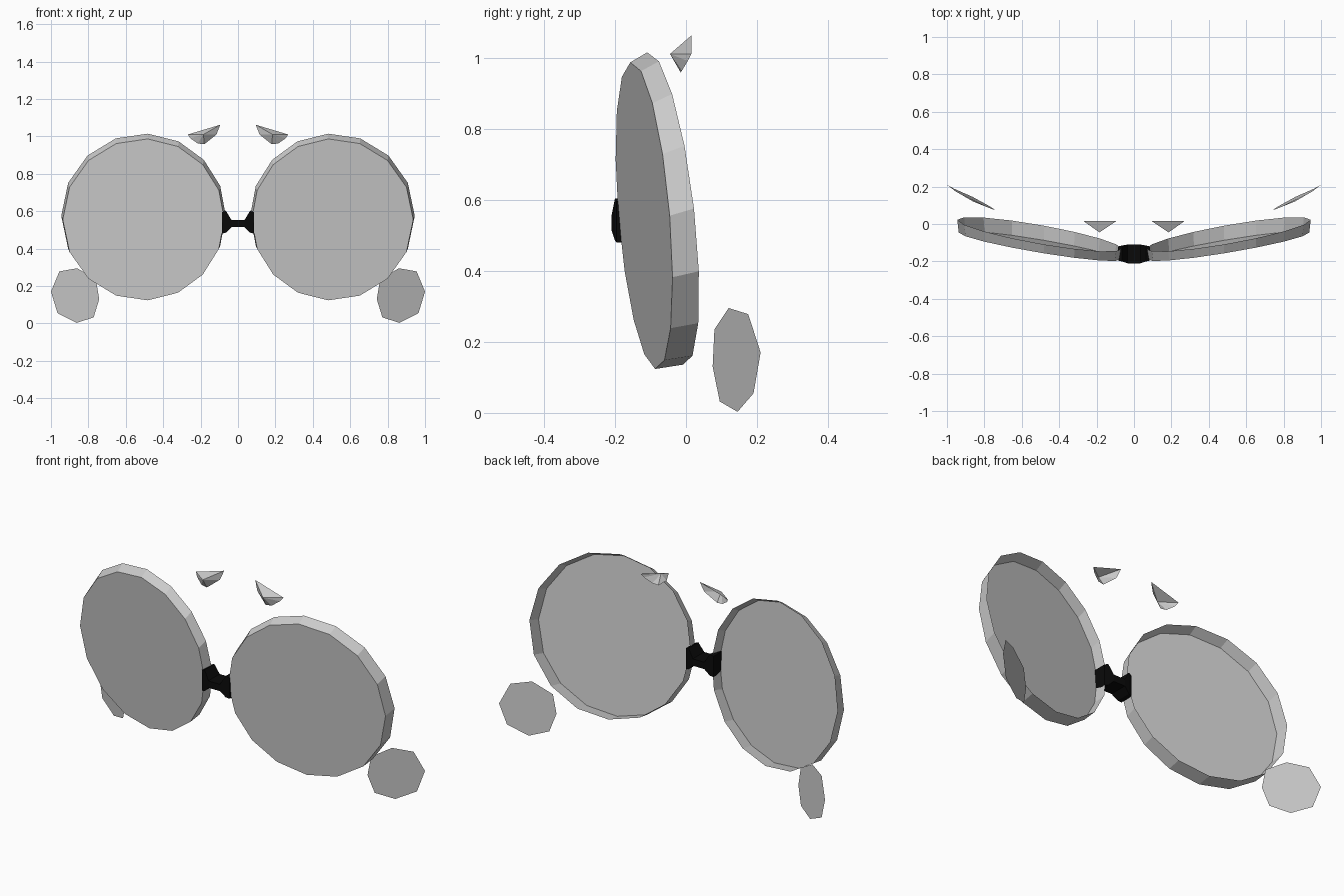
import bpy, bmesh, math

if "Cube" in bpy.data.objects:
    bpy.data.objects.remove(bpy.data.objects["Cube"])


def material(name, value):
    m = bpy.data.materials.new(name)
    m.diffuse_color = (value, value, value, 1)
    m.use_nodes = True
    m.node_tree.nodes["Principled BSDF"].inputs["Base Color"].default_value = m.diffuse_color
    return m


GREY = material("pale grey", 0.6)
BLACK = material("black", 0.003)


def build(name, verts, faces, mat):
    mesh = bpy.data.meshes.new(name)
    mesh.from_pydata(verts, [], faces)
    bm = bmesh.new()
    bm.from_mesh(mesh)
    bmesh.ops.recalc_face_normals(bm, faces=bm.faces)
    bm.to_mesh(mesh)
    bm.free()
    mesh.materials.append(mat)
    obj = bpy.data.objects.new(name, mesh)
    bpy.context.collection.objects.link(obj)
    return obj


def mirrored(name, verts, faces, mat):
    for side, s in (("right", 1), ("left", -1)):
        build(f"{side}_{name}", [(s * x, y, z) for x, y, z in verts], faces, mat)


def rim_loop(radius, cx, cy, cz, slope_x, slope_z, n=16):
    """Round loop lying in a plane tilted in x and z."""
    pts = []
    for i in range(n):
        t = 2 * math.pi * i / n
        t += math.radians(3) * math.sin(t)
        dx, dz = radius * math.cos(t), radius * math.sin(t)
        pts.append((cx + dx, cy + slope_x * dx + slope_z * dz, cz + dz))
    return pts


# Lenses: flat front with a rim, open at the back
N = 16
front = rim_loop(0.432, 0.505, -0.118, 0.555, 0.167, -0.081)
back = rim_loop(0.44, 0.505, -0.055, 0.575, 0.176, -0.114)
faces = [tuple(range(N))]
faces += [(i, (i + 1) % N, N + (i + 1) % N, N + i) for i in range(N)]
mirrored("lens", front + back, faces, GREY)

# Bridge: waisted bar flaring into both lenses (x, y front, y back, z low, z high)
half = [(0.085, -0.195, -0.12, 0.48, 0.595),
        (0.065, -0.2, -0.115, 0.485, 0.603),
        (0.035, -0.21, -0.11, 0.515, 0.553)]
sections = [(-s[0],) + s[1:] for s in half] + half[::-1]
verts = []
for x, yf, yb, lo, hi in sections:
    verts += [(x, yf, lo), (x, yb, lo), (x, yb, hi), (x, yf, hi)]
faces = [(0, 1, 2, 3), (20, 21, 22, 23)]
for k in range(0, 20, 4):
    faces += [(k + i, k + (i + 1) % 4, k + 4 + (i + 1) % 4, k + 4 + i) for i in range(4)]
build("bridge", verts, faces, BLACK)

# Upper pads: small shells bulging to the front
pad = [(0.095, 0.015, 1.062), (0.115, 0.005, 1.01), (0.18, -0.015, 0.958),
       (0.215, -0.012, 0.962), (0.255, 0.005, 0.99), (0.268, 0.015, 1.01),
       (0.185, -0.045, 1.01)]
mirrored("upper_pad", pad, [(i, (i + 1) % 6, 6) for i in range(6)], GREY)

# Lower pads: thin eight-sided plates
plate = [(0.742, 0.075, 0.13), (0.76, 0.08, 0.235), (0.86, 0.12, 0.295),
         (0.955, 0.175, 0.278), (1.0, 0.21, 0.17), (0.965, 0.19, 0.055),
         (0.863, 0.145, 0.003), (0.772, 0.095, 0.032)]
mirrored("lower_pad", plate, [tuple(range(8))], GREY)
